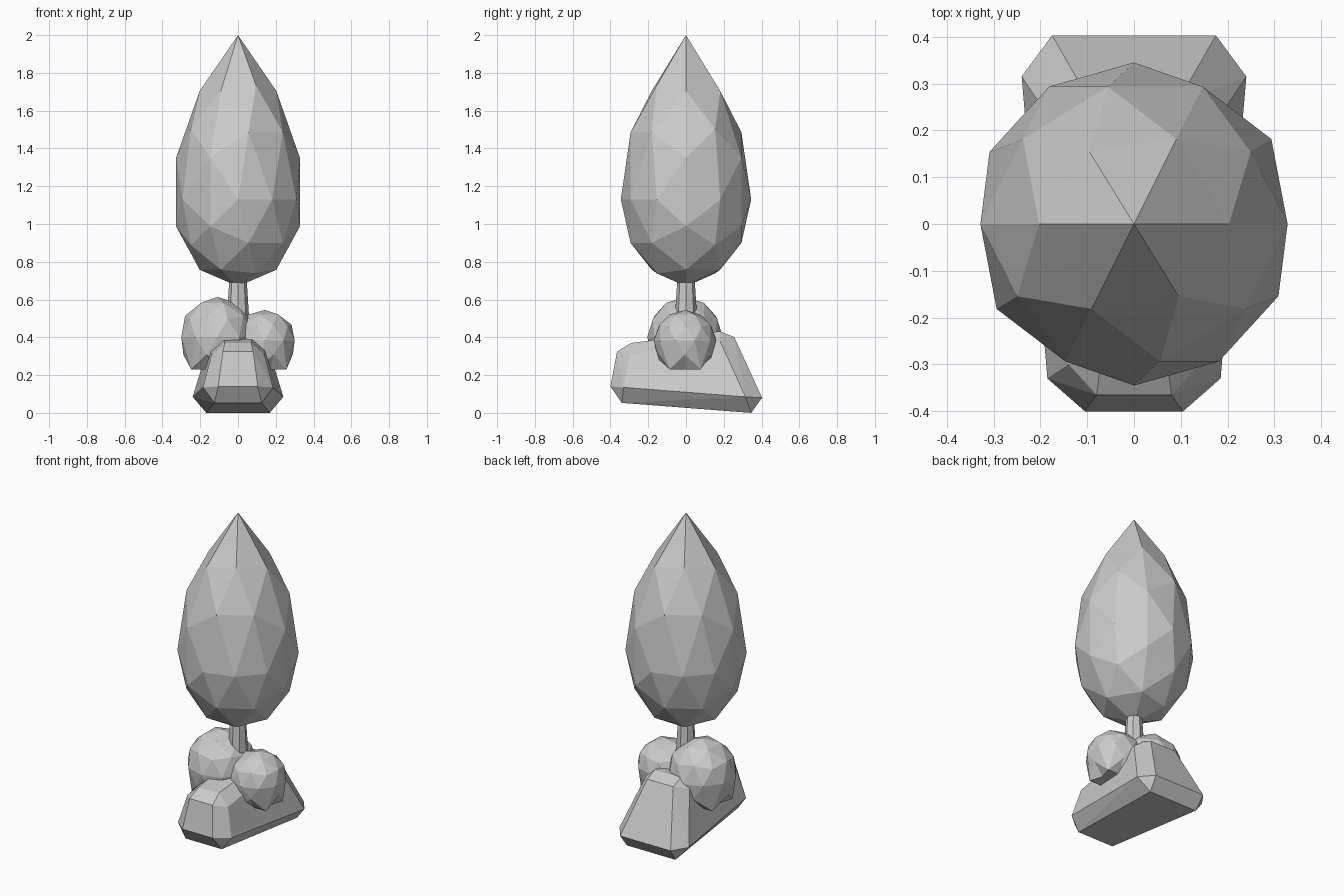
import bpy, bmesh
from math import radians
from mathutils import Matrix, Vector

if "Cube" in bpy.data.objects:
    bpy.data.objects.remove(bpy.data.objects["Cube"])


def finish(name, bm):
    bmesh.ops.recalc_face_normals(bm, faces=bm.faces[:])
    mesh = bpy.data.meshes.new(name)
    bm.to_mesh(mesh)
    bm.free()
    obj = bpy.data.objects.new(name, mesh)
    bpy.context.collection.objects.link(obj)
    return obj


def unit_ball():
    bm = bmesh.new()
    bmesh.ops.create_icosphere(bm, subdivisions=2, radius=1)
    return bm


# Foliage: edge-up icosphere, stretched more above the middle, with a pulled tip
bm = unit_ball()
turn = Matrix.Rotation(radians(-58.28), 4, 'Z') @ Matrix.Rotation(radians(-31.72), 4, 'Y')
bm.transform(turn)
for v in bm.verts:
    z = v.co.z
    height = 2.0 if z > 0.95 else 1.13 + z * (0.71 if z > 0 else 0.46)
    v.co = Vector((v.co.x * 0.345, v.co.y * 0.345, height))
finish("foliage", bm)

# Trunk: tapered post sunk into the rock
bm = bmesh.new()
bmesh.ops.create_cone(bm, cap_ends=True, segments=8, radius1=0.07, radius2=0.047,
                      depth=0.37, matrix=Matrix.Translation((0, 0, 0.505)))
finish("trunk", bm)


# Bushes: icospheres whose lower points are flattened to one level
def bush(name, centre, radius, height, angle):
    bm = unit_ball()
    bm.transform(Matrix.Rotation(radians(angle), 4, 'Z'))
    for v in bm.verts:
        low = v.co.z < -0.5
        v.co = Vector(centre) + Vector((v.co.x * radius, v.co.y * radius, v.co.z * height))
        if low:
            v.co.z = 0.23
    finish(name, bm)


bush("left_bush", (-0.11, -0.005, 0.402), 0.2, 0.212, 0)
bush("right_bush", (0.143, -0.005, 0.383), 0.165, 0.162, 180)

# Rock: chamfered tilted block, one half listed and mirrored
half = [
    (0.125, -0.34, 0.053), (0.168, 0.345, 0.0),                      # underside
    (0.105, -0.40, 0.14), (0.185, -0.33, 0.135),                     # lower belt
    (0.24, 0.315, 0.085), (0.175, 0.403, 0.08),
    (0.08, -0.365, 0.325), (0.14, -0.30, 0.307),                     # shoulder
    (0.15, 0.18, 0.38), (0.09, 0.255, 0.402),
    (0.07, -0.29, 0.37), (0.09, 0.18, 0.432),                        # top
]
bm = bmesh.new()
for x, y, z in half:
    for side in (-1, 1):
        bm.verts.new((side * x, y, z))
bmesh.ops.convex_hull(bm, input=bm.verts[:])
bmesh.ops.dissolve_limit(bm, angle_limit=radians(3), verts=bm.verts[:], edges=bm.edges[:])
finish("rock", bm)
